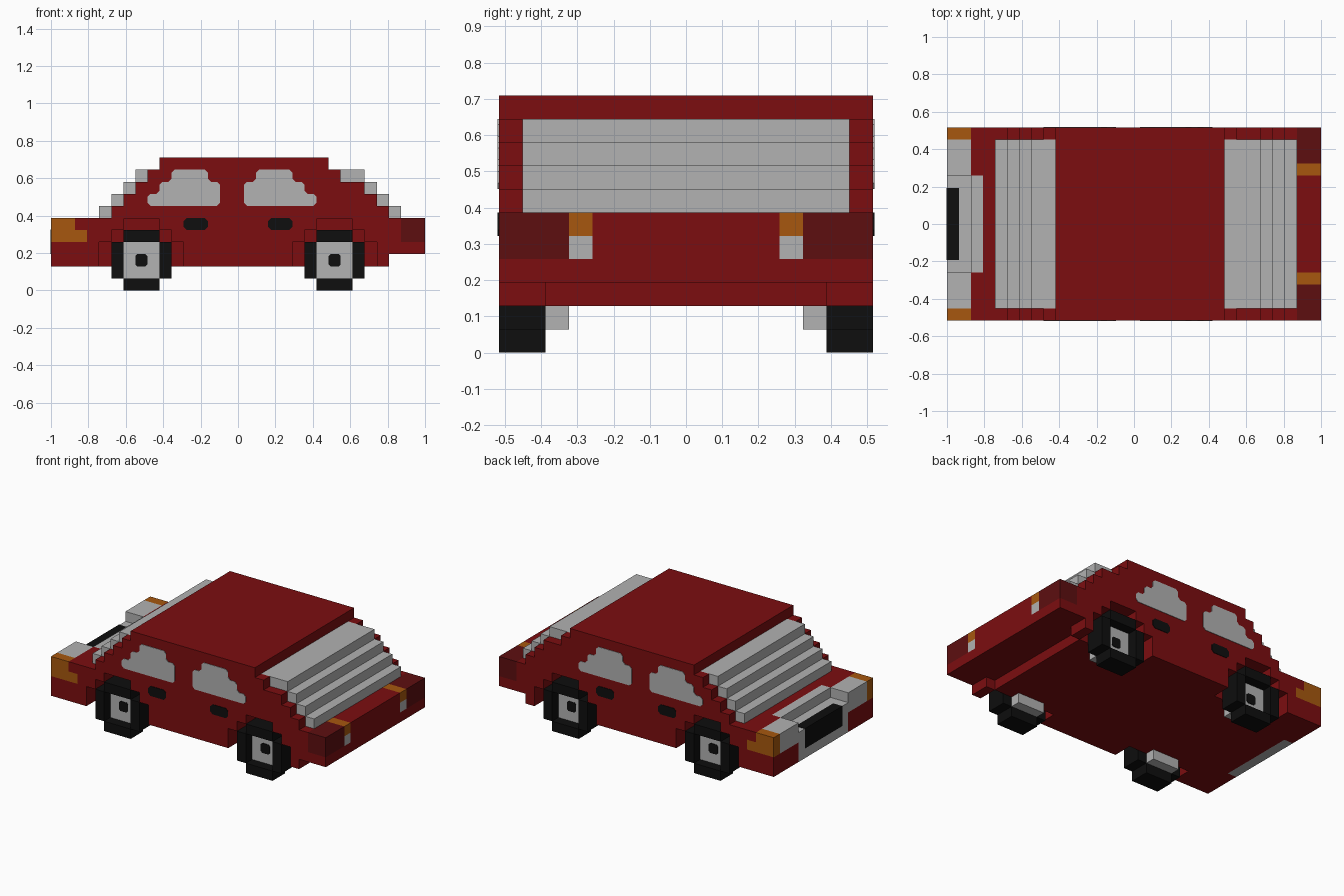
import bpy, bmesh

if "Cube" in bpy.data.objects:
    bpy.data.objects.remove(bpy.data.objects["Cube"])

U = 2 / 31          # one block; the car is 31 x 16 x 11 blocks
W = 16


def material(name, rgb):
    m = bpy.data.materials.new(name)
    m.use_nodes = True
    m.diffuse_color = (*rgb, 1)
    bsdf = m.node_tree.nodes["Principled BSDF"]
    bsdf.inputs["Base Color"].default_value = (*rgb, 1)
    bsdf.inputs["Roughness"].default_value = 0.8
    return m


RED = material("body_red", (0.2, 0.0042, 0.005))
DARK = material("tail_dark_red", (0.11, 0.0045, 0.0052))
GREY = material("glass_grey", (0.445, 0.445, 0.445))
ORANGE = material("lamp_orange", (0.385, 0.097, 0.0045))
BLACK = material("tyre_black", (0.0044, 0.0044, 0.0044))


def place(x, y, z):
    return (-1 + x * U, (y - W / 2) * U, z * U)


def finish(name, bm, mat):
    bmesh.ops.recalc_face_normals(bm, faces=bm.faces)
    me = bpy.data.meshes.new(name)
    bm.to_mesh(me)
    bm.free()
    me.materials.append(mat)
    ob = bpy.data.objects.new(name, me)
    bpy.context.collection.objects.link(ob)
    return ob


def blocks(name, mat, boxes, both=False):
    """Boxes (x0, x1, y0, y1, z0, z1) in blocks, optionally mirrored across y."""
    if both:
        boxes = boxes + [(a, b, W - d, W - c, e, f) for a, b, c, d, e, f in boxes]
    bm = bmesh.new()
    for x0, x1, y0, y1, z0, z1 in boxes:
        vs = bmesh.ops.create_cube(bm, size=1)["verts"]
        for v in vs:
            v.co = place(x1 if v.co.x > 0 else x0,
                         y1 if v.co.y > 0 else y0,
                         z1 if v.co.z > 0 else z0)
    return finish(name, bm, mat)


def side_plate(name, mat, outline, y=0, thick=0.05, cut=0.25):
    """Thin plates with clipped corners on both flanks, from an (x, z) outline."""
    n = len(outline)
    pts = []
    for i, p in enumerate(outline):
        for q in (outline[i - 1], outline[(i + 1) % n]):
            d = max(abs(q[0] - p[0]), abs(q[1] - p[1]))
            pts.append((p[0] + (q[0] - p[0]) / d * cut, p[1] + (q[1] - p[1]) / d * cut))
    bm = bmesh.new()
    for ya, yb in ((y - thick, y + thick), (W - y + thick, W - y - thick)):
        f = bm.faces.new([bm.verts.new(place(px, ya, pz)) for px, pz in pts])
        new = bmesh.ops.extrude_face_region(bm, geom=[f])["geom"]
        for v in new:
            if isinstance(v, bmesh.types.BMVert):
                v.co.y += (yb - ya) * U
    return finish(name, bm, mat)


# Central body
blocks("body_core", RED, [(3, 27, 2, 14, 2, 6), (27, 29, 2, 14, 3, 6)])

# Flanks with stepped wheel arches
blocks("body_flanks", RED, [
    (3, 4, 0, 2, 2, 4), (11, 20, 0, 2, 2, 4), (27, 28, 0, 2, 2, 3), (27, 29, 0, 2, 3, 4),
    (3, 5, 0, 2, 4, 5), (10, 21, 0, 2, 4, 5), (26, 29, 0, 2, 4, 5),
    (3, 6, 0, 2, 5, 6), (9, 22, 0, 2, 5, 6), (25, 29, 0, 2, 5, 6)], both=True)
blocks("arch_liners", RED, [(x, x + 3, 0, 2, 5.93, 6) for x in (6, 22)], both=True)

# Cabin: stepped glass inside stepped side walls, roof on top
glass = [(4, 29), (5, 28), (6, 27), (7, 26)]
walls = [(5, 28), (6, 27), (7, 26), (8, 24)]
blocks("windscreens", GREY, [(a, b, 1, 15, 6 + i, 7 + i) for i, (a, b) in enumerate(glass)])
blocks("cabin_walls", RED,
       [(a, b, 0, 1, 6 + i, 7 + i) for i, (a, b) in enumerate(walls)], both=True)
blocks("roof", RED, [(9, 23, 0, 16, 10, 11)])

# Side windows and door handles
side_plate("front_windows", GREY,
           [(8, 7), (14, 7), (14, 9), (13, 9), (13, 10), (10, 10), (10, 9), (9, 9), (9, 8), (8, 8)])
side_plate("rear_windows", GREY,
           [(16, 7), (22, 7), (22, 8), (21, 8), (21, 9), (20, 9), (20, 10), (17, 10), (17, 9), (16, 9)])
for name, x in (("front_handles", 11), ("rear_handles", 18)):
    side_plate(name, BLACK, [(x, 5), (x + 2, 5), (x + 2, 6), (x, 6)])

# Nose: bumper, grille surround set lower than the bonnet, lamps
blocks("front_bumper_sides", RED, [(0, 3, 0, 4, 2, 4)], both=True)
blocks("front_bumper_centre", RED, [(1, 3, 4, 12, 2, 4)])
blocks("grille_surround", GREY, [(0, 1, 4, 12, 2, 5), (1, 2, 4, 12, 4, 5), (2, 3, 4, 12, 4, 6)])
blocks("grille", BLACK, [(-0.03, 1, 5, 11, 3, 5.04)])
blocks("headlights", GREY, [(0, 2, 1, 4, 4, 6)], both=True)
blocks("front_indicators", ORANGE, [(0, 2, 0, 1, 4, 6), (2, 3, 0, 1, 4, 5)], both=True)
blocks("front_wings", RED, [(2, 3, 1, 4, 4, 6), (2, 3, 0, 1, 5, 6)], both=True)

# Tail: bumper, boot and lamps
blocks("rear_bumper", RED, [(29, 31, 0, 16, 3, 4)])
blocks("boot_panel", RED, [(29, 31, 4, 12, 4, 6)])
blocks("tail_lights", DARK, [(29, 31, 0, 3, 4, 6)], both=True)
blocks("rear_indicators", ORANGE, [(29, 31, 3, 4, 5, 6)], both=True)
blocks("reversing_lights", GREY, [(29, 31, 3, 4, 4, 5)], both=True)

# Wheels: stepped tyre ring, recessed hub and dark centre cap
for name, x in (("front", 5), ("rear", 21)):
    blocks(name + "_tyres", BLACK, [
        (x + 1, x + 4, 0, 2, 0, 1), (x + 1, x + 4, 0, 2, 4, 5),
        (x, x + 1, 0, 2, 1, 4), (x + 4, x + 5, 0, 2, 1, 4)], both=True)
    blocks(name + "_hubs", GREY, [(x + 1, x + 4, 1, 3, 1, 4)], both=True)
    side_plate(name + "_hub_caps", BLACK,
               [(x + 2, 2), (x + 3, 2), (x + 3, 3), (x + 2, 3)], y=1, cut=0.15)
